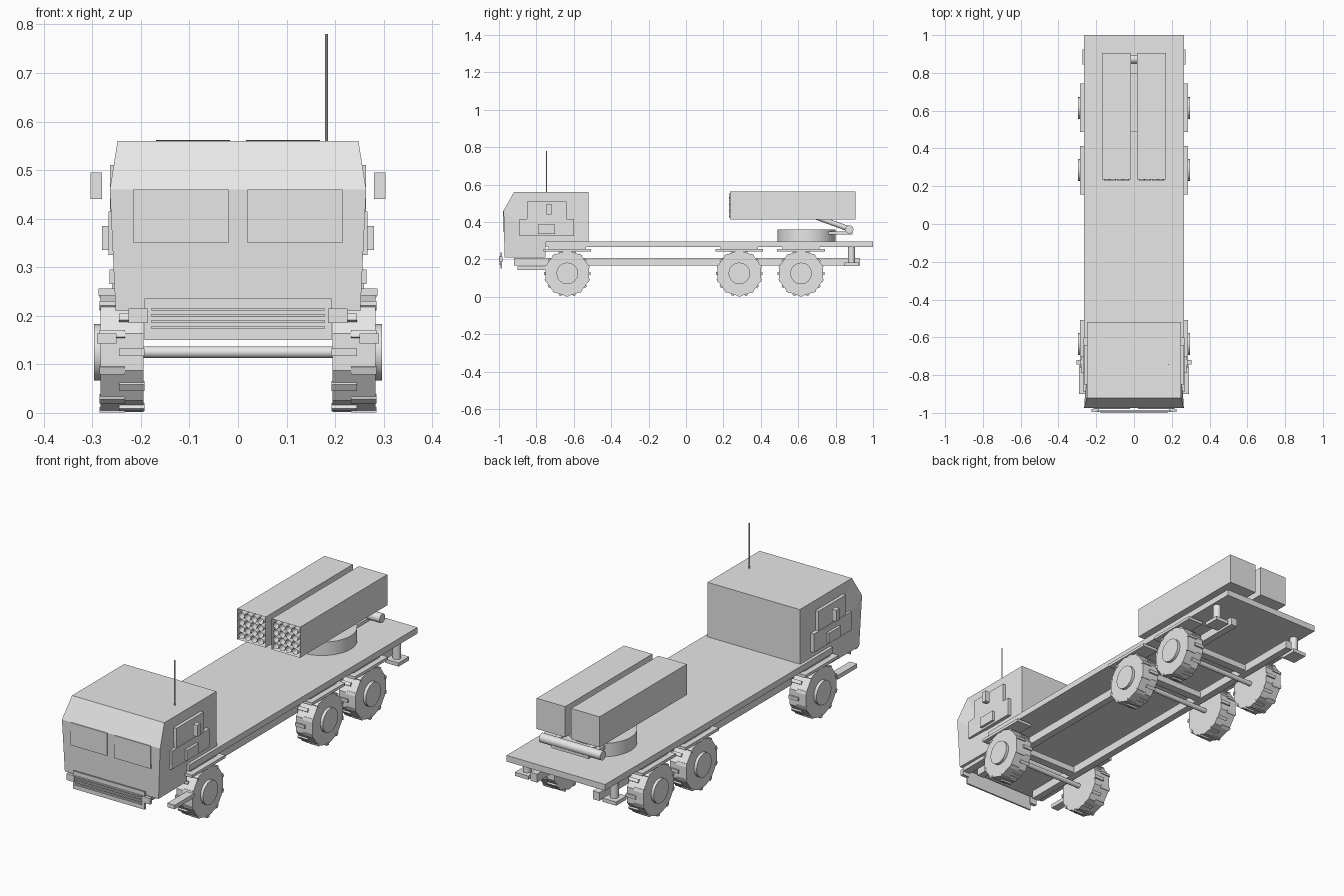
import bpy, bmesh, math
from mathutils import Vector, Matrix

if "Cube" in bpy.data.objects:
    bpy.data.objects.remove(bpy.data.objects["Cube"], do_unlink=True)

grey = bpy.data.materials.new("plain_grey")
grey.use_nodes = True
GREY = (0.8, 0.8, 0.8, 1)
grey.diffuse_color = GREY
grey.node_tree.nodes["Principled BSDF"].inputs["Base Color"].default_value = GREY


def finish(name, bm, smooth=False):
    bmesh.ops.recalc_face_normals(bm, faces=bm.faces)
    mesh = bpy.data.meshes.new(name)
    bm.to_mesh(mesh)
    bm.free()
    mesh.materials.append(grey)
    ob = bpy.data.objects.new(name, mesh)
    bpy.context.collection.objects.link(ob)
    if smooth:
        bpy.ops.object.select_all(action='DESELECT')
        ob.select_set(True)
        bpy.context.view_layer.objects.active = ob
        bpy.ops.object.shade_smooth_by_angle(angle=math.radians(35))
    return ob


def add_box(bm, x, y, z):
    """Add a box given as three (low, high) ranges."""
    size = [b - a for a, b in (x, y, z)]
    mid = [(a + b) / 2 for a, b in (x, y, z)]
    m = Matrix.Translation(mid) @ Matrix.Diagonal((*size, 1))
    bmesh.ops.create_cube(bm, size=1, matrix=m)


def box(name, x, y, z):
    bm = bmesh.new()
    add_box(bm, x, y, z)
    return finish(name, bm)


def pair(name, x, y, z):
    """The same box on the left and the right side."""
    box(name + "_left", x, y, z)
    box(name + "_right", (-x[1], -x[0]), y, z)


def add_rod(bm, a, b, r, sides=24):
    a, b = Vector(a), Vector(b)
    rot = (b - a).to_track_quat('Z', 'Y').to_matrix().to_4x4()
    bmesh.ops.create_cone(bm, cap_ends=True, segments=sides, radius1=r, radius2=r,
                          depth=(b - a).length, matrix=Matrix.Translation((a + b) / 2) @ rot)


def rod(name, a, b, r, sides=24):
    bm = bmesh.new()
    add_rod(bm, a, b, r, sides)
    return finish(name, bm, True)


# Cab: side profile outline with the half width at every point
profile = [(-0.97, 0.21, 0.252), (-0.975, 0.46, 0.264), (-0.92, 0.56, 0.248),
           (-0.52, 0.56, 0.248), (-0.52, 0.29, 0.25), (-0.75, 0.29, 0.25), (-0.75, 0.21, 0.25)]
bm = bmesh.new()
sides = [[bm.verts.new((s * w, y, z)) for y, z, w in profile] for s in (1, -1)]
for ring in sides:
    p = ring
    bm.faces.new((p[2], p[3], p[4], p[5]))
    bm.faces.new((p[1], p[2], p[5]))
    bm.faces.new((p[0], p[1], p[5], p[6]))
for i in range(len(profile)):
    j = (i + 1) % len(profile)
    bm.faces.new((sides[0][i], sides[0][j], sides[1][j], sides[1][i]))
finish("cab", bm)

# Cab details
pair("windscreen", (0.02, 0.215), (-0.979, -0.972), (0.35, 0.46))
pair("door_upper", (0.24, 0.264), (-0.85, -0.64), (0.41, 0.51))
pair("door_lower", (0.24, 0.267), (-0.89, -0.60), (0.325, 0.415))
pair("door_box", (0.25, 0.28), (-0.79, -0.70), (0.335, 0.385))
pair("mirror", (0.28, 0.304), (-0.745, -0.72), (0.44, 0.495))
pair("step", (0.25, 0.29), (-0.90, -0.75), (0.143, 0.163))
rod("antenna", (0.182, -0.745, 0.55), (0.182, -0.745, 0.78), 0.003, 8)

# Bumper and grille
box("grille_plate", (-0.193, 0.193), (-0.992, -0.984), (0.15, 0.236))
pair("bumper_end", (0.185, 0.225), (-0.996, -0.98), (0.185, 0.215))
bm = bmesh.new()
for i in range(4):
    z = 0.173 + i * 0.0125
    add_box(bm, (-0.178, 0.178), (-1.0, -0.988), (z, z + 0.006))
finish("grille_slats", bm)

# Deck and chassis
box("deck", (-0.265, 0.265), (-0.75, 1.0), (0.265, 0.295))
pair("frame_rail", (0.15, 0.185), (-0.92, 0.93), (0.167, 0.207))
AXLES = (-0.635, 0.285, 0.615)
for i, y in enumerate(AXLES):
    box(f"cross_member_{i + 1}", (-0.16, 0.16), (y - 0.02, y + 0.02), (0.172, 0.202))
    pair(f"fender_{i + 1}", (0.205, 0.287), (y - 0.128, y + 0.128), (0.242, 0.256))
    pair(f"fender_bracket_{i + 1}", (0.215, 0.26), (y - 0.1, y + 0.1), (0.25, 0.27))

# Wheels: faceted tyre, hub and staggered tread lugs
SIDES, RADIUS = 10, 0.123
for i, y in enumerate(AXLES):
    for s, side in ((1, "left"), (-1, "right")):
        centre = Vector((0, y, 0.125))
        bm = bmesh.new()
        add_rod(bm, (s * 0.195, y, 0.125), (s * 0.283, y, 0.125), RADIUS, SIDES)
        for k in range(2 * SIDES):
            angle = math.pi * k / SIDES
            a, b = (0.193, 0.245) if k % 2 else (0.233, 0.285)
            lug = bmesh.ops.create_cube(bm, size=1, matrix=Matrix.Diagonal((b - a, 0.016, 0.012, 1)))
            m = (Matrix.Translation(centre) @ Matrix.Rotation(angle, 4, 'X')
                 @ Matrix.Translation((s * (a + b) / 2, 0, 0.1185)))
            bmesh.ops.transform(bm, matrix=m, verts=lug["verts"])
        finish(f"tyre_{i + 1}_{side}", bm)
        rod(f"hub_{i + 1}_{side}", (s * 0.27, y, 0.125), (s * 0.297, y, 0.125), 0.058, 16)
    rod(f"axle_{i + 1}", (-0.2, y, 0.125), (0.2, y, 0.125), 0.012, 12).hide_render = False

# Rear stabilisers
for s, side in ((1, "left"), (-1, "right")):
    rod(f"stabiliser_post_{side}", (s * 0.235, 0.885, 0.175), (s * 0.235, 0.885, 0.27), 0.019)
pair("stabiliser_foot", (0.2, 0.272), (0.845, 0.925), (0.165, 0.183))

# Turntable and lifting gear
rod("turntable", (0, 0.645, 0.29), (0, 0.645, 0.36), 0.155, 48)
box("pivot_plate", (-0.1, 0.1), (0.74, 0.89), (0.333, 0.35))
rod("pivot_tube", (-0.165, 0.873, 0.36), (0.165, 0.873, 0.36), 0.022)
for s, side in ((1, "left"), (-1, "right")):
    rod(f"lift_arm_{side}", (s * 0.09, 0.873, 0.362), (s * 0.09, 0.70, 0.425), 0.014, 12)

# Launch pods: open front holding a grid of hollow tubes
for s, side in ((1, "left"), (-1, "right")):
    cx = s * 0.0925
    bm = bmesh.new()
    add_box(bm, (cx - 0.0765, cx + 0.0765), (0.235, 0.905), (0.413, 0.562))
    bm.normal_update()
    front = [f for f in bm.faces if f.normal.y < -0.9]
    bmesh.ops.inset_region(bm, faces=front, thickness=0.008)
    bmesh.ops.translate(bm, verts=front[0].verts, vec=(0, 0.05, 0))
    finish(f"pod_{side}", bm)
    bm = bmesh.new()
    for r in range(4):
        for c in range(4):
            start = Vector((cx + (c - 1.5) * 0.034, 0.231, 0.4875 + (r - 1.5) * 0.033))
            add_rod(bm, start, start + Vector((0, 0.06, 0)), 0.0155, 12)
    bm.normal_update()
    mouths = [f for f in bm.faces if f.normal.y < -0.9]
    bmesh.ops.inset_individual(bm, faces=mouths, thickness=0.003)
    for f in mouths:
        bmesh.ops.translate(bm, verts=f.verts, vec=(0, 0.045, 0))
    finish(f"tubes_{side}", bm, True)
